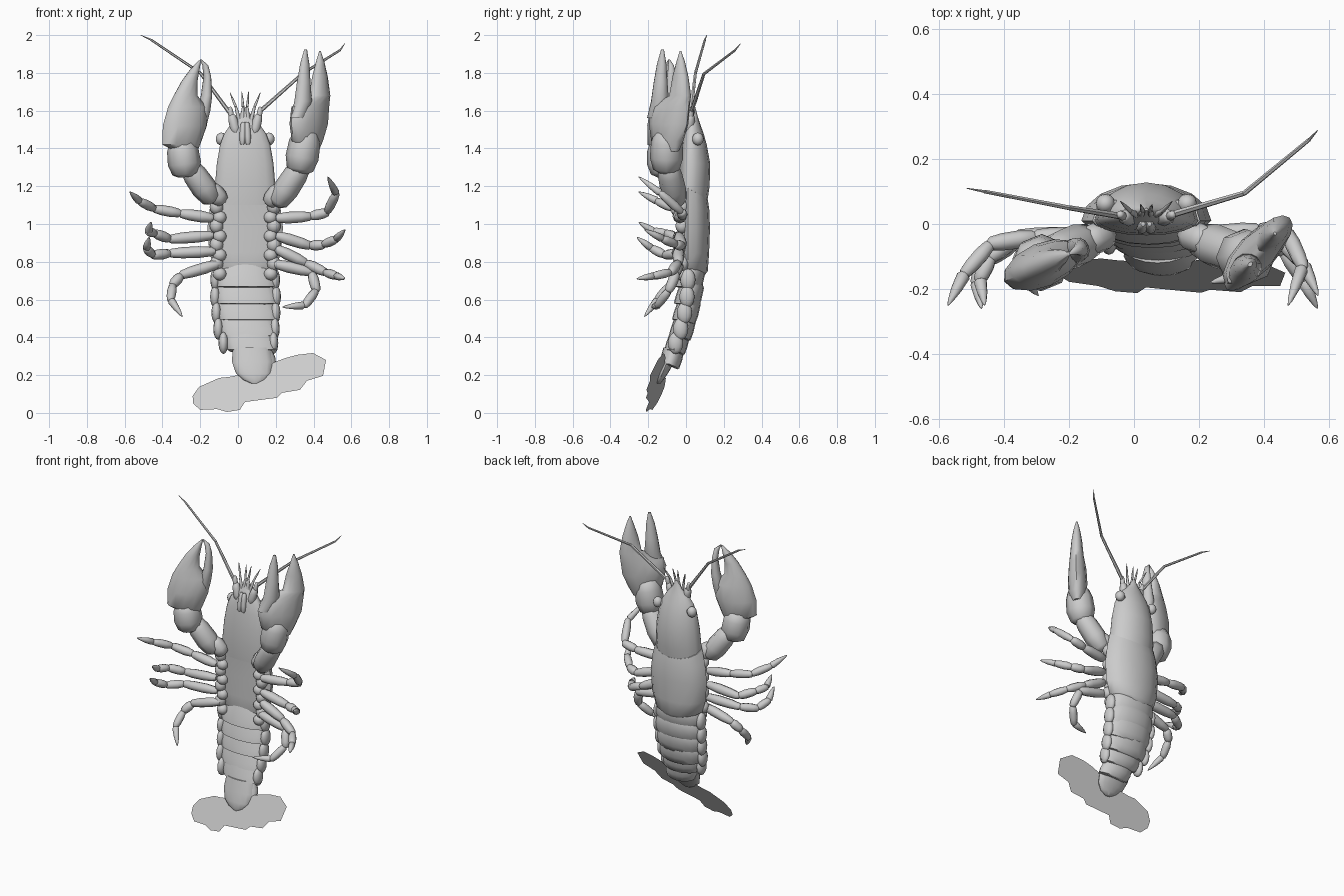
import bpy, bmesh, math
from mathutils import Vector as V

CX = 0.038  # body centre line


def finish(name, bm, angle=50):
    bmesh.ops.recalc_face_normals(bm, faces=bm.faces)
    me = bpy.data.meshes.new(name)
    bm.to_mesh(me)
    bm.free()
    ob = bpy.data.objects.new(name, me)
    bpy.context.collection.objects.link(ob)
    bpy.ops.object.select_all(action='DESELECT')
    ob.select_set(True)
    bpy.context.view_layer.objects.active = ob
    bpy.ops.object.shade_smooth_by_angle(angle=math.radians(angle))
    return ob


def loft(name, rings, n=12):
    """rings: (centre, side vector, back vector, front vector)"""
    bm = bmesh.new()
    loops = []
    for c, u, b, f in rings:
        loop = []
        for i in range(n):
            a = 2 * math.pi * i / n
            s = math.sin(a)
            loop.append(bm.verts.new(c + u * math.cos(a) + (b * s if s > 0 else f * -s)))
        loops.append(loop)
    for p, q in zip(loops, loops[1:]):
        for i in range(n):
            bm.faces.new((p[i], p[(i + 1) % n], q[(i + 1) % n], q[i]))
    bm.faces.new(loops[0])
    bm.faces.new(loops[-1])
    return finish(name, bm)


def shell(name, rows, n=16):
    """body shell rows: x, y, z, half width, back depth, front depth, back V drop"""
    return loft(name, [(V((x, y, z)), V((w, 0, 0)), V((0, b, -v)), V((0, -f, 0)))
                       for x, y, z, w, b, f, v in rows], n)


def limb(name, a, b, r, profile=((0, .45), (.08, .8), (.35, 1), (.7, .95), (.93, .75), (1, .4)), n=8):
    a, b = V(a), V(b)
    d = b - a
    u = d.cross(V((0, 1, .01))).normalized()
    w = d.cross(u).normalized()
    return loft(name, [(a + d * t, u * r * k, w * r * k, -w * r * k) for t, k in profile], n)


def ball(name, c, r):
    bm = bmesh.new()
    bmesh.ops.create_uvsphere(bm, u_segments=12, v_segments=8, radius=1)
    for v in bm.verts:
        v.co = V(c) + V((v.co.x * r[0], v.co.y * r[1], v.co.z * r[2]))
    return finish(name, bm)


# Carapace: rear shell and head shell ending in a pointed rostrum
shell("rear_carapace", [
    (CX, .01, .75, .13, .09, .03, .02), (CX, .01, .77, .165, .105, .035, .02),
    (CX, .01, .85, .19, .112, .035, .01), (CX, .01, .98, .2, .117, .035, 0),
    (CX, .01, 1.1, .185, .113, .035, .02), (CX, .01, 1.19, .165, .105, .04, .06),
    (CX, .01, 1.195, .14, .09, .035, .06)])
shell("head_carapace", [
    (CX, .01, 1.1, .155, .1, .04, 0), (CX, .01, 1.2, .16, .115, .045, 0),
    (CX, .015, 1.32, .15, .113, .045, 0), (CX, .02, 1.42, .133, .09, .04, 0),
    (CX, .025, 1.48, .11, .068, .035, 0), (CX, .03, 1.53, .075, .045, .025, 0),
    (CX, .04, 1.57, .035, .022, .015, 0), (CX, .045, 1.62, .006, .004, .004, 0)])

# Abdomen: overlapping rings with side flaps, curling forward and sideways
tail = [(.038, .03, .765, .162), (.04, .025, .675, .165), (.042, .012, .59, .16),
        (.045, -.008, .505, .153), (.055, -.035, .43, .135), (.07, -.06, .355, .108)]
for i, (x, y, z, w) in enumerate(tail):
    d = .058 + .004 * (4 - i)
    dx, dy = .006 + .004 * i, -.03
    shell(f"abdomen_ring_{i + 1}", [
        (x, y, z + .03, w * .8, d * .85, d * .7, .01), (x, y, z, w * .93, d, d * .85, .015),
        (x + dx * .6, y + dy * .6, z - .06, w * 1.03, d * 1.05, d * .9, .02),
        (x + dx, y + dy, z - .095, w * .98, d, d * .85, .025),
        (x + dx, y + dy, z - .1, w * .8, d * .8, d * .6, .025)])
    if i < 5:
        for s in (-1, 1):
            ball(f"abdomen_flap_{i + 1}", (x + s * w * .98, y - .02, z - .06), (.026, .04, .058))
# Telson
shell("telson", [
    (.072, -.075, .345, .1, .05, .045, 0), (.078, -.1, .27, .11, .04, .04, 0),
    (.084, -.125, .21, .095, .03, .03, 0), (.088, -.14, .175, .06, .02, .02, 0),
    (.09, -.145, .155, .02, .01, .01, 0)])

# Tail fan: one thin sheet, columns of upper and lower edge points (x, z)
fan = [(-.24, .09, -.238, .05), (-.206, .138, -.2, .016), (-.1, .185, -.11, .02),
       (-.05, .19, -.058, .005), (0, .2, .01, .016), (.09, .22, .037, .058), (.15, .24, .13, .07),
       (.196, .27, .206, .08), (.25, .29, .233, .106), (.312, .307, .328, .122),
       (.397, .317, .365, .17), (.466, .28, .45, .196)]
bm = bmesh.new()
fan_y = lambda x, z: -.225 + .55 * (.95 * z - .3 * x + .01)
cols = [(bm.verts.new((a, fan_y(a, b), b)), bm.verts.new((c, fan_y(c, d), d))) for a, b, c, d in fan]
for p, q in zip(cols, cols[1:]):
    bm.faces.new((p[0], p[1], q[1], q[0]))
finish("tail_fan", bm)

# Walking legs: hip knob plus jointed segments
legs = {
    "left_leg_1": [(-.13, -.04, 1.03), (-.3, -.04, 1.055), (-.44, -.06, 1.08), (-.52, -.15, 1.12), (-.573, -.25, 1.17)],
    "left_leg_2": [(-.13, -.04, .94), (-.36, -.04, .92), (-.44, -.1, .95), (-.475, -.17, .96), (-.46, -.25, 1.01)],
    "left_leg_3": [(-.12, -.04, .855), (-.36, -.05, .845), (-.45, -.11, .835), (-.485, -.18, .87), (-.47, -.26, .93)],
    "left_leg_4": [(-.1, -.04, .79), (-.3, -.05, .73), (-.345, -.08, .68), (-.357, -.15, .6), (-.295, -.22, .51)],
    "right_leg_1": [(.2, -.04, 1.03), (.38, -.02, 1.04), (.47, -.02, 1.06), (.52, -.13, 1.16), (.475, -.25, 1.25)],
    "right_leg_2": [(.2, -.04, .94), (.38, -.02, .885), (.45, -.05, .89), (.52, -.12, .92), (.567, -.22, .97)],
    "right_leg_3": [(.2, -.04, .87), (.355, -.04, .795), (.46, -.08, .745), (.52, -.17, .725), (.565, -.26, .71)],
    "right_leg_4": [(.19, -.04, .79), (.39, -.05, .745), (.415, -.09, .65), (.355, -.15, .57), (.235, -.18, .56)]}
for name, pts in legs.items():
    s = -1 if name.startswith("left") else 1
    k = int(name[-1])
    ball(name + "_hip", (CX + s * .152, -.02, 1.19 - .1 * k), (.036, .036, .04))
    ball(name + "_hip_joint", (CX + s * .135, -.025, 1.135 - .1 * k), (.036, .033, .034))
    for j in range(4):
        r = (.031, .028, .025, .021)[j]
        a, b = V(pts[j]), V(pts[j + 1])
        if j == 3:
            limb(f"{name}_tip", a, b, r, ((0, .5), (.1, 1), (.5, .8), (.85, .4), (1, .1)))
        else:
            limb(f"{name}_segment_{j + 1}", a, b + (b - a).normalized() * .012, r)

# Claw arms
arms = {"left": [(-.08, -.03, 1.11), (-.15, -.055, 1.2), (-.13, -.05, 1.12), (-.27, -.1, 1.32),
                 (-.275, -.115, 1.25), (-.3, -.125, 1.45)],
        "right": [(.16, -.03, 1.1), (.23, -.055, 1.2), (.2, -.05, 1.1), (.35, -.1, 1.33),
                  (.325, -.105, 1.27), (.365, -.1, 1.5)]}
for side, p in arms.items():
    limb(side + "_arm_base", p[0], p[1], .05)
    limb(side + "_arm_upper", p[2], p[3], .068)
    limb(side + "_arm_wrist", p[4], p[5], .088)


def claw(name, rows, y0, slope):
    """rows: z, x from, x to, half thickness; the claw's plane is y = y0 + slope * x"""
    rings = []
    for z, a, b, t in rows:
        c = (a + b) / 2
        u = V((1, slope, 0)) * (b - a) / 2
        w = V((-slope, 1, 0)).normalized() * t
        rings.append((V((c, y0 + slope * c, z)), u, w, -w))
    return loft(name, rings)


# Claws: palm with fixed finger, plus movable finger
claw("left_claw_palm", [
    (1.375, -.31, -.22, .03), (1.42, -.4, -.2, .06), (1.52, -.398, -.165, .068),
    (1.62, -.37, -.165, .058), (1.68, -.34, -.215, .045), (1.76, -.295, -.215, .035),
    (1.82, -.25, -.205, .024), (1.865, -.208, -.196, .006)], -.005, .43)
claw("left_claw_finger", [
    (1.53, -.205, -.165, .02), (1.6, -.215, -.15, .04), (1.68, -.193, -.14, .036),
    (1.78, -.18, -.145, .026), (1.84, -.188, -.158, .015), (1.87, -.2, -.192, .005)], -.005, .43)
claw("right_claw_palm", [
    (1.385, .35, .42, .03), (1.44, .295, .44, .055), (1.53, .282, .467, .06),
    (1.62, .29, .475, .055), (1.68, .385, .48, .042), (1.78, .4, .468, .033),
    (1.86, .418, .452, .02), (1.915, .431, .437, .005)], -.485, 1.05)
claw("right_claw_finger", [
    (1.56, .285, .35, .03), (1.65, .31, .38, .045), (1.75, .321, .375, .035),
    (1.85, .335, .372, .022), (1.925, .352, .364, .006)], -.5, 1.05)

# Eyes, feelers and mouth parts
for s, side in ((-1, "left"), (1, "right")):
    ball(side + "_eye", (CX + s * .126, .063, 1.45), (.03, .03, .034))
    ball(side + "_eye_stalk", (CX + s * .1, .055, 1.445), (.03, .02, .02))
    limb(side + "_feeler_base", (CX + s * .045, .015, 1.47), (CX + s * .072, .025, 1.58), .026)
    limb(side + "_feeler_joint", (CX + s * .07, .022, 1.55), (CX + s * .082, .03, 1.62), .015)
    limb(side + "_mouth_part", (CX + s * .015, -.02, 1.42), (CX + s * .01, 0, 1.54), .017)
    for k, (dx, z, y) in enumerate(((.08, 1.695, .07), (.018, 1.7, .06))):
        mid = (CX + s * dx * .62, .04, 1.62)
        limb(f"{side}_small_feeler_{k}_base", (CX + s * .018, .02, 1.5), mid, .01)
        limb(f"{side}_small_feeler_{k}_tip", mid, (CX + s * dx, y, z), .007, ((0, 1), (.5, .8), (1, .2)))
feelers = {"left": [(-.045, .025, 1.59), (-.2, .05, 1.8), (-.46, .1, 1.975), (-.515, .11, 2.0)],
           "right": [(.12, .03, 1.6), (.34, .095, 1.795), (.54, .26, 1.92), (.565, .288, 1.955)]}
for side, p in feelers.items():
    for j in range(3):
        limb(f"{side}_feeler_{j + 1}", p[j], p[j + 1], (.011, .008, .005)[j],
             ((0, 1), (1, .3 if j == 2 else .75)), 6)
